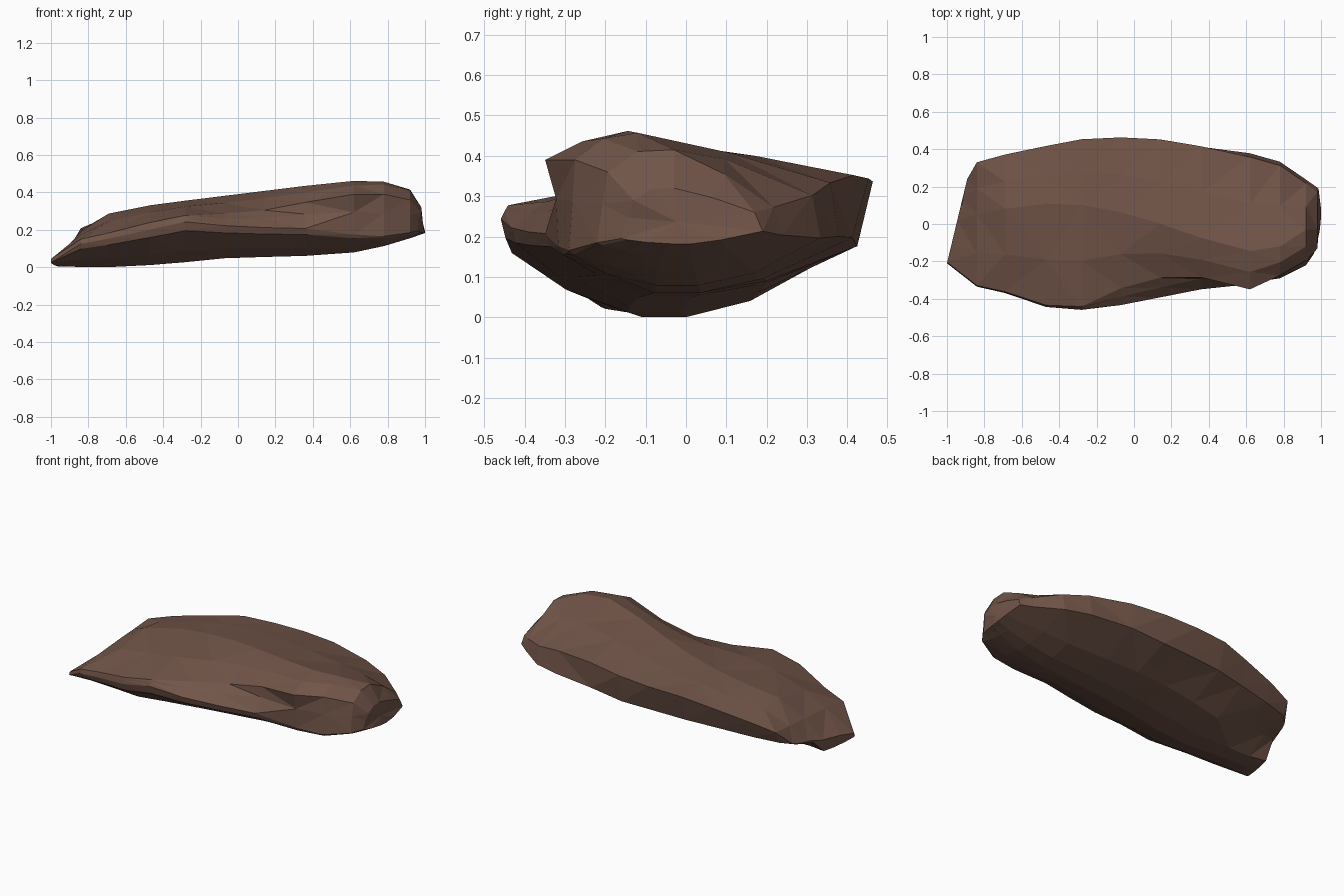
import bpy, bmesh

if "Cube" in bpy.data.objects:
    bpy.data.objects.remove(bpy.data.objects["Cube"])

# Contours of the rock, each read along its length as (x, value)
FRONT_Y = [(-1, -.21), (-.84, -.335), (-.7, -.365), (-.52, -.435), (-.38, -.459), (-.2, -.459),
           (.1, -.4), (.38, -.345), (.63, -.315), (.78, -.29), (.93, -.215), (.98, -.16)]
BACK_Y = [(-1, .24), (-.84, .33), (-.64, .385), (-.27, .455), (-.07, .463), (.12, .455),
          (.56, .395), (.79, .33), (.93, .23), (.98, .19)]
TOP_Z = [(-1, .075), (-.9, .15), (-.7, .285), (-.45, .335), (.58, .462), (.77, .46), (.92, .415), (.98, .32)]
CREST_Y = [(-1, .02), (-.7, .08), (-.38, .12), (0, .05), (.58, -.15), (.78, -.12), (.92, -.03), (.98, -.03)]
CREST_FULL = [(-.3, .6), (.6, .62), (.92, .92)]                                  # fullness of the front shoulder
BOTTOM_Z = [(-1, .004), (-.7, 0), (-.4, .015), (-.05, .05), (.35, .06), (.6, .075),
            (.77, .11), (.92, .155), (.98, .182)]
FRONT_Z = [(-1, .025), (-.84, .125), (-.55, .18), (-.3, .245), (0, .215), (.45, .205), (.65, .17),
           (.8, .165), (.98, .195)]
LIP_Z = [(-1, .045), (-.84, .15), (-.55, .215), (-.35, .275), (-.2, .28), (0, .29), (.14, .305),
         (.35, .345), (.62, .39), (.78, .39), (.92, .36), (.98, .29)]
LIP_IN = [(-1, .005), (-.4, .01), (-.25, .02), (-.07, .09), (.14, .105), (.35, .067), (.62, -.033),
          (.78, .015), (.98, .03)]
BACK_Z = [(-1, .12), (-.82, .22), (-.6, .27), (-.27, .33), (-.07, .336), (.36, .352), (.56, .345),
          (.79, .3), (.98, .26)]
BACK_LOW = [(-1, .9), (-.82, .6), (-.27, .46), (.1, .41), (.5, .5), (.98, .4)]   # share of back height
BACK_IN = [(-.1, .055), (.5, .0), (.98, .0)]                                     # inset of lower back edge
BACK_BASE = [(-1, .8), (-.82, .35), (-.5, .1), (-.2, .12), (.98, .12)]
NOTCH = [(.14, 0), (.4, .03), (.63, .01), (.8, 0)]


def mix(a, b, t):
    return a + (b - a) * t


def at(curve, x):
    if x <= curve[0][0]:
        return curve[0][1]
    for (x0, v0), (x1, v1) in zip(curve, curve[1:]):
        if x <= x1:
            return mix(v0, v1, (x - x0) / (x1 - x0))
    return curve[-1][1]


def section(x):
    """Closed ring of (y, z): underside, front ledge, top, back edge."""
    yf, yb, yc = at(FRONT_Y, x), at(BACK_Y, x), at(CREST_Y, x)
    zt, zb, zf, zk = at(TOP_Z, x), at(BOTTOM_Z, x), at(FRONT_Z, x), at(BACK_Z, x)
    yl, zl = yf + at(LIP_IN, x), at(LIP_Z, x)
    inset = at(BACK_IN, x)
    yk = yb - max(0, .02 - inset)        # upper back edge leans in at the right
    return [
        (mix(yf, yb, .50), zb), (mix(yf, yb, .35), zb),
        (mix(yf, yb, .17), mix(zb, zf, .3)),
        (yf + .012, mix(zb, zf, .78)),
        (yf, zf),
        (mix(yf, yl, .5) + at(NOTCH, x), mix(zf, zl, .55)),
        (yl, zl),
        (mix(yl, yc, .45), mix(zl, zt, at(CREST_FULL, x))),
        (yc, zt),
        (mix(yc, yk, .5), mix(zt, zk, .42)),
        (yk, zk),
        (mix(yf, yb, 1 - inset), mix(zb, zk, at(BACK_LOW, x))),
        (mix(yf, yb, .70), mix(zb, zk, at(BACK_BASE, x))),
    ]


# Loft the rings into a faceted rock
bm = bmesh.new()
rings = []
for x in (-1, -.84, -.69, -.47, -.28, -.07, .14, .36, .62, .78, .92, .98):
    ring = []
    for y, z in section(x):
        px = x
        if x == -1:                      # slanted left end
            px += max(0, .24 * (y + .21))
        if x == .98 and z < .25:         # lower edge of right end juts out, rounded in plan
            px += .02 - .8 * (y - .06) ** 2
        ring.append(bm.verts.new((px, y, z)))
    rings.append(ring)
for a, b in zip(rings, rings[1:]):
    for i in range(len(a)):
        j = (i + 1) % len(a)
        bm.faces.new((a[i], a[j], b[j], b[i]))

# Fan caps, the right one slightly bulged
for ring, bulge in ((rings[0], 0), (rings[-1], .008)):
    n = len(ring)
    mid = bm.verts.new([sum(v.co[k] for v in ring) / n + (bulge if k == 0 else 0) for k in range(3)])
    for i in range(n):
        bm.faces.new((ring[i], ring[(i + 1) % n], mid))
bmesh.ops.triangulate(bm, faces=bm.faces[:])
bmesh.ops.recalc_face_normals(bm, faces=bm.faces[:])

mesh = bpy.data.meshes.new("rock")
bm.to_mesh(mesh)
bm.free()
rock = bpy.data.objects.new("rock", mesh)
bpy.context.collection.objects.link(rock)

# Brown stone
stone = bpy.data.materials.new("brown_stone")
stone.diffuse_color = (.165, .09, .065, 1)
stone.use_nodes = True
stone.node_tree.nodes["Principled BSDF"].inputs["Base Color"].default_value = stone.diffuse_color
mesh.materials.append(stone)
